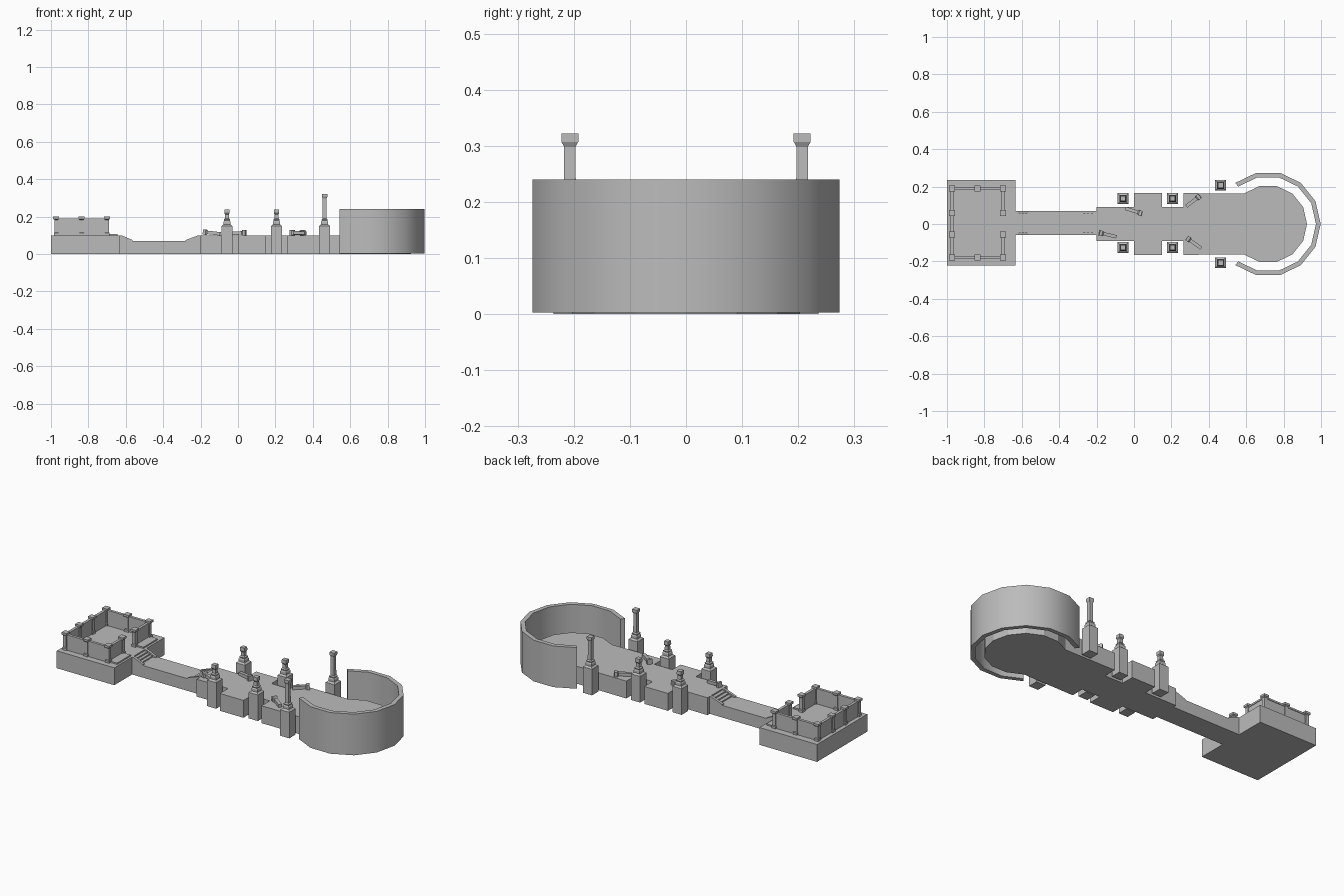
import bpy, bmesh, math
from mathutils import Vector, Matrix

if "Cube" in bpy.data.objects:
    bpy.data.objects.remove(bpy.data.objects["Cube"], do_unlink=True)

stone = bpy.data.materials.new("grey stone")
stone.use_nodes = True
grey = (0.5, 0.5, 0.5, 1)
stone.diffuse_color = grey
stone.node_tree.nodes["Principled BSDF"].inputs["Base Color"].default_value = grey


def finish(name, bm, smooth=False):
    bmesh.ops.recalc_face_normals(bm, faces=bm.faces)
    mesh = bpy.data.meshes.new(name)
    bm.to_mesh(mesh)
    bm.free()
    mesh.materials.append(stone)
    obj = bpy.data.objects.new(name, mesh)
    bpy.context.collection.objects.link(obj)
    if smooth:
        bpy.ops.object.select_all(action="DESELECT")
        obj.select_set(True)
        bpy.context.view_layer.objects.active = obj
        bpy.ops.object.shade_smooth_by_angle(angle=math.radians(30))
    return obj


def add_box(bm, x0, x1, y0, y1, z0, z1):
    m = Matrix.Translation(((x0 + x1) / 2, (y0 + y1) / 2, (z0 + z1) / 2))
    m = m @ Matrix.Diagonal((x1 - x0, y1 - y0, z1 - z0, 1))
    bmesh.ops.create_cube(bm, size=1, matrix=m)


def add_prism(bm, points, offset):
    face = bm.faces.new([bm.verts.new(p) for p in points])
    new = bmesh.ops.extrude_face_region(bm, geom=[face], use_keep_orig=True)
    verts = [g for g in new["geom"] if isinstance(g, bmesh.types.BMVert)]
    bmesh.ops.translate(bm, verts=verts, vec=offset)


def box(name, *size):
    bm = bmesh.new()
    add_box(bm, *size)
    return finish(name, bm)


def square_column(name, profile, matrix):
    """Stack square rings given as (half width, height)."""
    bm = bmesh.new()
    rings = [[bm.verts.new(matrix @ Vector((sx * r, sy * r, z)))
              for sx, sy in ((-1, -1), (1, -1), (1, 1), (-1, 1))] for r, z in profile]
    for a, b in zip(rings, rings[1:]):
        for i in range(4):
            j = (i + 1) % 4
            bm.faces.new((a[i], a[j], b[j], b[i]))
    bm.faces.new(rings[0][::-1])
    bm.faces.new(rings[-1])
    return finish(name, bm)


TOP = 0.1      # main deck height
LOW = 0.07     # causeway height
MID = 0.005    # slight offset of the causeway axis
STEP = math.tau / 14
HUB = 0.717

# Square terrace and sunken causeway
box("terrace", -1, -0.633, -0.222, 0.235, 0, TOP)
box("causeway", -0.633, -0.2, -0.06, 0.07, 0, LOW)

# Main deck with side bays, ending in a round apse
half = [(-0.2, 0.09), (0, 0.09), (0, 0.165), (0.15, 0.165), (0.15, 0.09),
        (0.265, 0.09), (0.265, 0.165)]
half += [(HUB + 0.208 * math.cos(i * STEP), 0.208 * math.sin(i * STEP)) for i in range(5, 0, -1)]
outline = half + [(HUB + 0.208, 0)] + [(x, -y) for x, y in reversed(half)]
bm = bmesh.new()
add_prism(bm, [(x, y, 0) for x, y in outline], (0, 0, TOP))
finish("main_deck", bm)

# Curved wall around the apse
bm = bmesh.new()
arc = [i * STEP for i in range(-5, 6)]
ring = [(r * math.cos(a), r * math.sin(a)) for r, angles in
        ((0.281, arc), (0.256, arc[::-1])) for a in angles]
add_prism(bm, [(HUB + x, y, 0.003) for x, y in ring], (0, 0, 0.237))
finish("apse_wall", bm, smooth=True)


# Stairs with sloping side cheeks
def stairs(name, x_high, x_low):
    bm = bmesh.new()
    run = x_low - x_high
    for i in range(3):
        a = x_high + run * i / 4
        b = x_high + run * (i + 1) / 4
        add_box(bm, min(a, b), max(a, b), -0.045, 0.055, LOW - 0.005, TOP - 0.0075 * (i + 1))
    for y in (-0.06, 0.055):
        side = [(x_high, y, LOW - 0.005), (x_high, y, TOP), (x_high + run * 0.15, y, TOP),
                (x_low, y, LOW + 0.005), (x_low, y, LOW - 0.005)]
        add_prism(bm, side, (0, 0.015, 0))
    finish(name, bm)


stairs("terrace_stairs", -0.633, -0.565)
stairs("deck_stairs", -0.2, -0.28)

# Terrace enclosure: thin walls with a coping, open at the gate
X0, X1, Y0, Y1 = -0.972, -0.7, -0.18, 0.19
GATE = (-0.055, 0.06)
runs = [(X0, X1, Y0, Y0), (X0, X1, Y1, Y1), (X0, X0, Y0, Y1),
        (X1, X1, Y0, GATE[0]), (X1, X1, GATE[1], Y1)]
for n, (xa, xb, ya, yb) in enumerate(runs):
    bm = bmesh.new()
    for t, za, zb in ((0.005, TOP, 0.18), (0.008, 0.18, 0.19)):
        add_box(bm, xa - t, xb + t, ya - t, yb + t, za, zb)
    finish(f"enclosure_wall_{n}", bm)

post = [(0.013, 0), (0.013, 0.012), (0.01, 0.016), (0.01, 0.083), (0.016, 0.088), (0.016, 0.1)]
spots = [(x, y) for x in (X0, (X0 + X1) / 2, X1) for y in (Y0, Y1)]
spots += [(x, y) for x in (X0, X1) for y in GATE]
for n, (x, y) in enumerate(spots):
    square_column(f"enclosure_post_{n}", post, Matrix.Translation((x, y, TOP)))

# Low ledges beside the gate
for n, (ya, yb) in enumerate(((Y0, GATE[0]), (GATE[1], Y1))):
    box(f"gate_ledge_{n}", X1, -0.645, ya, yb, TOP, 0.108)

# Pedestals carrying broken shafts, and one pair of complete columns
base = [(0.029, 0), (0.029, 0.15), (0.019, 0.158), (0.019, 0.172), (0.015, 0.178),
        (0.017, 0.184), (0.011, 0.19)]
broken = base + [(0.010, 0.212), (0.014, 0.218), (0.013, 0.238)]
whole = base + [(0.010, 0.298), (0.015, 0.307), (0.015, 0.322)]
for x, y, mid, profile, kind in ((-0.059, 0.131, MID, broken, "outer_broken"),
                                 (0.206, 0.131, MID, broken, "inner_broken"),
                                 (0.463, 0.207, 0, whole, "tall")):
    for side, tag in ((-1, "right"), (1, "left")):
        square_column(f"{kind}_column_{tag}", profile, Matrix.Translation((x, mid + side * y, 0)))

# Fallen column pieces, each from its broken end to its capital
fallen = [((-0.045, 0.083, 0.11), (0.042, 0.056, 0.114)),
          ((-0.095, -0.068, 0.108), (-0.185, -0.047, 0.118)),
          ((0.28, 0.095, 0.109), (0.352, 0.15, 0.114)),
          ((0.36, -0.13, 0.112), (0.283, -0.075, 0.114))]
for n, (a, b) in enumerate(fallen):
    a, b = Vector(a), Vector(b)
    length = (b - a).length
    piece = [(0.009, 0), (0.009, length - 0.022), (0.014, length - 0.015), (0.014, length)]
    turn = (b - a).to_track_quat("Z", "Y").to_matrix().to_4x4()
    square_column(f"fallen_column_{n}", piece, Matrix.Translation(a) @ turn)
